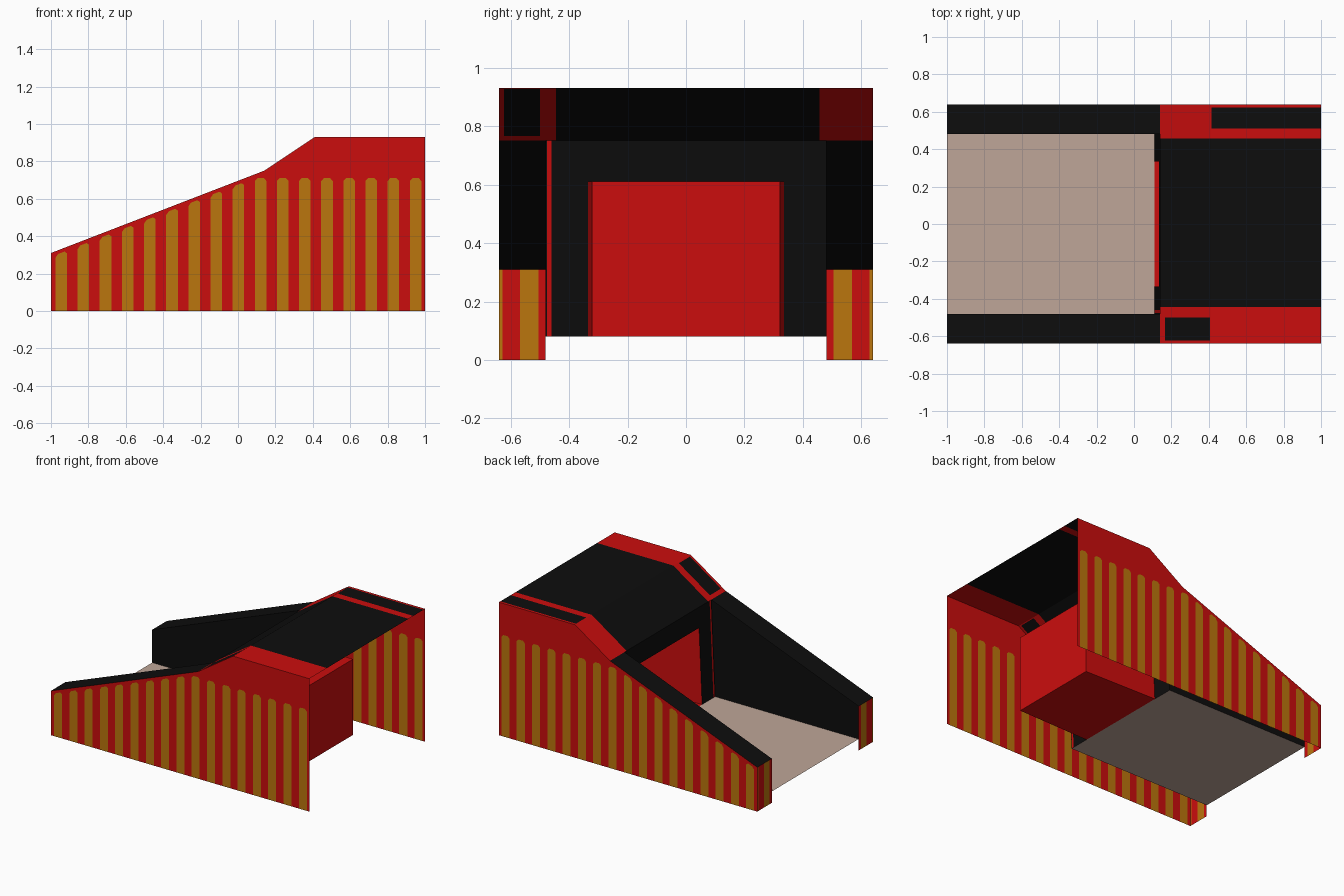
import bpy
from mathutils import Vector

if "Cube" in bpy.data.objects:
    bpy.data.objects.remove(bpy.data.objects["Cube"])

# Flat colours
def material(name, rgb):
    m = bpy.data.materials.new(name)
    m.diffuse_color = (*rgb, 1)
    m.use_nodes = True
    m.node_tree.nodes["Principled BSDF"].inputs["Base Color"].default_value = m.diffuse_color
    return m

MATS = [material("red", (0.6, 0.004, 0.004)),
        material("gold", (0.5, 0.18, 0.004)),
        material("black", (0.004, 0.004, 0.004)),
        material("beige", (0.52, 0.38, 0.315))]
RED, GOLD, BLACK, BEIGE = range(4)


def grid(name, us, vs, point, colour, out):
    """Sheet over the break lines us x vs; colour(u, v) of None leaves a hole."""
    verts = [point(u, v) for u in us for v in vs]
    n = len(vs)
    faces, cols = [], []
    for i in range(len(us) - 1):
        for j in range(n - 1):
            c = colour((us[i] + us[i + 1]) / 2, (vs[j] + vs[j + 1]) / 2)
            if c is None:
                continue
            f = [i * n + j, (i + 1) * n + j, (i + 1) * n + j + 1, i * n + j + 1]
            a, b, d = (Vector(verts[f[k]]) for k in (0, 1, 3))
            if (b - a).cross(d - a).dot(Vector(out)) < 0:
                f.reverse()
            faces.append(f)
            cols.append(c)
    me = bpy.data.meshes.new(name)
    me.from_pydata(verts, [], faces)
    for m in MATS:
        me.materials.append(m)
    for p, c in zip(me.polygons, cols):
        p.material_index = c
    me.update()
    ob = bpy.data.objects.new(name, me)
    bpy.context.collection.objects.link(ob)
    return ob


def plain(c):
    return lambda u, v: c


# Side profile of the body
KNEE, KNEE_Z, ROOF_X, ROOF_Z = 0.14, 0.75, 0.41, 0.93
NOSE_Z, W, INNER, FLOOR = 0.31, 0.64, 0.48, 0.08

def top(x):
    if x < KNEE:
        return NOSE_Z + (KNEE_Z - NOSE_Z) * (x + 1) / (KNEE + 1)
    return min(ROOF_Z, KNEE_Z + (ROOF_Z - KNEE_Z) * (x - KNEE) / (ROOF_X - KNEE))

# Stripe layout on the outer walls, tops slightly rounded
centres = [-0.945 + 0.1184 * i for i in range(17)]
HALF = 0.031
breaks = {-1.0, KNEE, ROOF_X, 1.0}
for c in centres:
    breaks |= {c - HALF, c - 0.55 * HALF, c + 0.55 * HALF, c + HALF}
breaks = sorted(breaks)

def in_stripe(x):
    return any(abs(x - c) < HALF for c in centres)

def stripe_top(x):
    drop = 0.015 if any(abs(abs(x - c) - HALF) < 1e-5 for c in centres) else 0
    return min(0.71, top(x) - 0.02) - drop

for s, side in ((-1, "front"), (1, "back")):
    # Striped outer wall: v 0-1 is below the stripe top, 1-2 above
    grid(side + "_outer_wall", breaks, [0, 1, 2],
         lambda x, v: (x, s * W, (0, stripe_top(x), top(x))[v]),
         lambda x, v: GOLD if v < 1 and in_stripe(x) else RED, (0, s, 0))
    # Striped nose end of the wall
    grid(side + "_wall_end", [INNER, 0.505, 0.568, 0.628, W], [0, NOSE_Z],
         lambda y, z: (-1, s * y, z),
         lambda y, z: GOLD if 0.505 < y < 0.568 or y > 0.628 else RED, (-1, 0, 0))
    # Black sloping rail on top of the wall
    grid(side + "_wall_rail", [-1, KNEE], [INNER, W],
         lambda x, y: (x, s * y, top(x)), plain(BLACK), (0, 0, 1))
    # Black inner face of the wall
    grid(side + "_inner_wall", [0, 1], [0, 1],
         lambda u, v: ((-1, 0.11 + 0.03 * v)[u], s * INNER,
                       (NOSE_Z, KNEE_Z)[u] if v else FLOOR),
         plain(BLACK), (0, -s, 0))

# Loading floor
grid("floor", [-1, 0.11], [-INNER, INNER], lambda x, y: (x, y, FLOOR),
     plain(BEIGE), (0, 0, 1))

# Leaning bulkhead with the doorway and a thin red trim line
OPEN, LINTEL = 0.335, 0.61
def lean(z):
    return 0.11 + 0.03 * (z - FLOOR) / (KNEE_Z - FLOOR)

def bulkhead_colour(y, z):
    if abs(y) < OPEN and z < LINTEL:
        return None
    return RED if -0.475 < y < -0.46 else BLACK

grid("bulkhead", [-INNER, -0.475, -0.46, -OPEN, OPEN, INNER],
     [FLOOR, LINTEL, KNEE_Z], lambda y, z: (lean(z), y, z),
     bulkhead_colour, (-1, 0, 0))

# Recess behind the doorway, tapering a little to the rear
REAR, REAR_Y = 0.665, 0.322
for s, side in ((-1, "front"), (1, "back")):
    grid("recess_" + side + "_side", [0, 1], [FLOOR, LINTEL],
         lambda u, z: ((lean(z), REAR)[u], s * (OPEN, REAR_Y)[u], z),
         plain(RED), (0, s, 0))
for z, part, d in ((FLOOR, "bottom", -1), (LINTEL, "top", 1)):
    grid("recess_" + part, [0, 1], [-1, 1],
         lambda u, t: ((lean(z), REAR)[u], t * (OPEN, REAR_Y)[u], z),
         plain(RED), (0, 0, d))
grid("recess_rear", [-REAR_Y, REAR_Y], [FLOOR, LINTEL],
     lambda y, z: (REAR, y, z), plain(RED), (1, 0, 0))

# Roof: black centre, red shoulders with one black panel on each side
def roof_colour(x, y):
    if -0.445 < y < 0.457:
        return BLACK
    if y < 0 and 0.165 < x < 0.405 and -0.622 < y < -0.5:
        return BLACK
    if y > 0 and x > 0.415 and 0.51 < y < 0.623:
        return BLACK
    return RED

grid("roof", [KNEE, 0.165, 0.405, ROOF_X, 0.415, 1],
     [-W, -0.622, -0.5, -0.445, 0.457, 0.51, 0.623, W],
     lambda x, y: (x, y, top(x)), roof_colour, (0, 0, 1))
